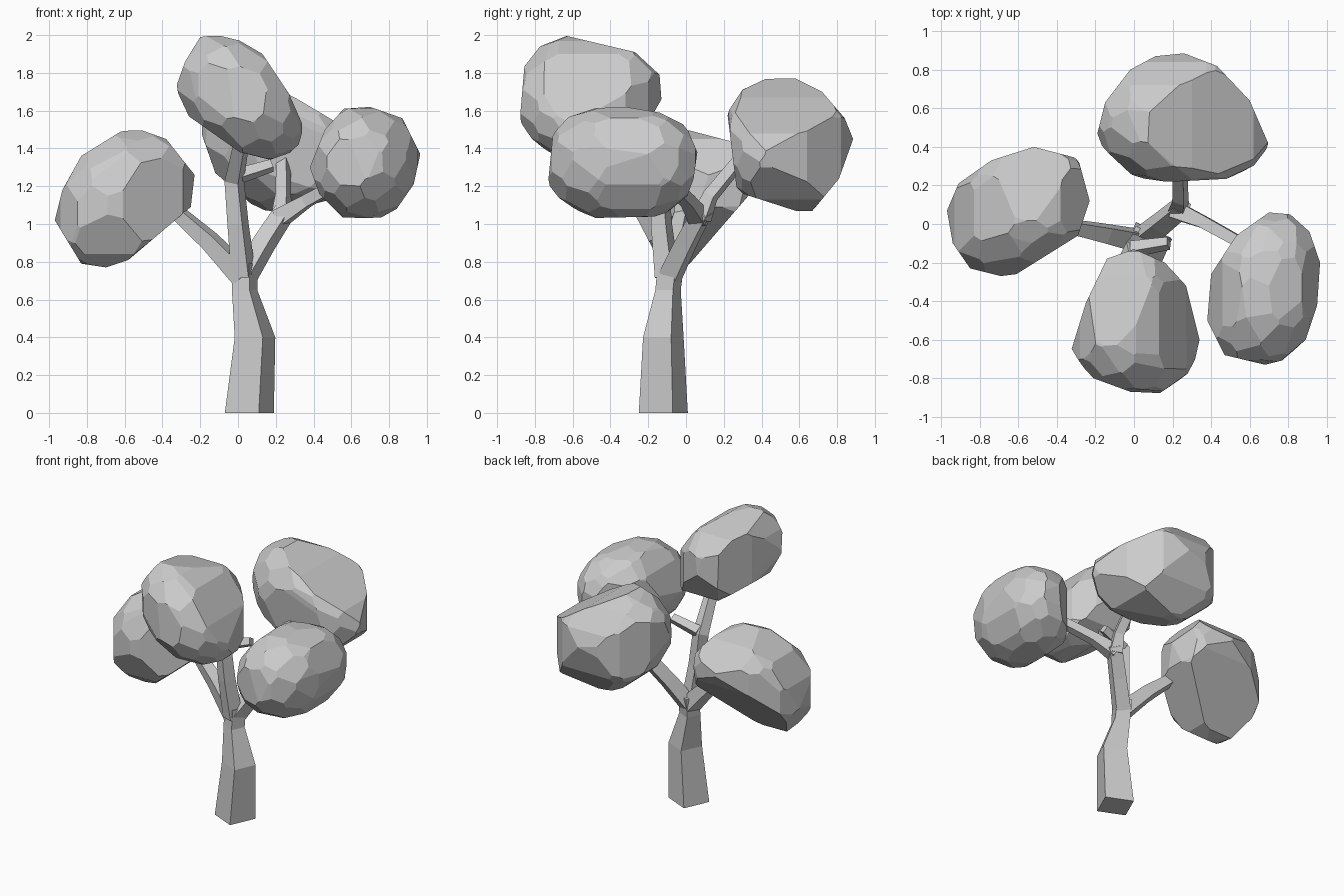
import bpy, bmesh, math
from mathutils import Vector, Matrix, geometry

if "Cube" in bpy.data.objects:
    bpy.data.objects.remove(bpy.data.objects["Cube"])


def add_object(name, bm):
    bmesh.ops.recalc_face_normals(bm, faces=bm.faces[:])
    mesh = bpy.data.meshes.new(name)
    bm.to_mesh(mesh)
    bm.free()
    obj = bpy.data.objects.new(name, mesh)
    bpy.context.collection.objects.link(obj)


def limb(name, path, radii, turn=-69, flat=False):
    """Square-section limb swept along a path; radii are half diagonals."""
    bm = bmesh.new()
    pts = [Vector(p) for p in path]
    rings = []
    for i, (p, r) in enumerate(zip(pts, radii)):
        t = (pts[min(i + 1, len(pts) - 1)] - pts[max(i - 1, 0)]).normalized()
        q = Vector((0, 0, 1)).rotation_difference(Vector((0, 0, 1)) if flat else t)
        ring = []
        for k in range(4):
            a = math.radians(turn + 90 * k)
            ring.append(bm.verts.new(p + q @ Vector((r * math.cos(a), r * math.sin(a), 0))))
        rings.append(ring)
    for a, b in zip(rings, rings[1:]):
        for k in range(4):
            bm.faces.new((a[k], a[(k + 1) % 4], b[(k + 1) % 4], b[k]))
    bm.faces.new(rings[0])
    bm.faces.new(rings[-1])
    add_object(name, bm)


def cut(bm, co, normal):
    bmesh.ops.bisect_plane(bm, geom=bm.verts[:] + bm.edges[:] + bm.faces[:], dist=1e-5,
                           plane_co=co, plane_no=normal, clear_outer=True)
    rim = [e for e in bm.edges if e.is_boundary]
    if rim:
        bmesh.ops.holes_fill(bm, edges=rim, sides=0)


def foliage(name, front, side, top, facets=64, swell=1.03):
    """Faceted clump: a block chiselled by tilted-ellipsoid planes and three outlines."""
    views = [((0, 2), front), ((1, 2), side), ((0, 1), top)]
    ext = [[p[0] for p in front], [p[1] for p in top], [p[1] for p in front]]
    centre = Vector([(min(e) + max(e)) / 2 for e in ext])
    half = [(max(e) - min(e)) / 2 for e in ext]
    shape = Matrix([[half[i] ** 2 if i == j else 0 for j in range(3)] for i in range(3)])
    planes = []
    for (i, j), outline in views:
        pts = [Vector(outline[k]) for k in geometry.convex_hull_2d([Vector(p) for p in outline])]
        edges = list(zip(pts, pts[1:] + pts[:1]))
        total = sum((b - a).length for a, b in edges)
        mid = sum(((a + b) / 2 * (b - a).length for a, b in edges), Vector((0, 0))) / total
        cxx = cyy = cxy = 0
        for a, b in edges:
            w, d = (b - a).length, (a + b) / 2 - mid
            cxx, cyy, cxy = cxx + w * d.x ** 2, cyy + w * d.y ** 2, cxy + w * d.x * d.y
            n = Vector((b.y - a.y, a.x - b.x))
            if n.length < 1e-6:
                continue
            if n.dot(a - mid) < 0:
                n = -n
            co, no = centre.copy(), Vector((0, 0, 0))
            co[i], co[j], no[i], no[j] = a.x, a.y, n.x, n.y
            planes.append((co, no.normalized()))
        shape[i][j] = shape[j][i] = cxy / math.sqrt(cxx * cyy) * half[i] * half[j]
    for k in range(facets):
        z = 1 - (2 * k + 1) / facets
        r, a = math.sqrt(1 - z * z), k * 2.39996
        n = Vector((r * math.cos(a) / half[0], r * math.sin(a) / half[1], z / half[2])).normalized()
        planes.append((centre + n * swell * math.sqrt(max(n.dot(shape @ n), 0.01)), n))
    bm = bmesh.new()
    bmesh.ops.create_cube(bm, size=2, matrix=Matrix.Translation(centre))
    for co, no in planes:
        cut(bm, co, no)
    bmesh.ops.remove_doubles(bm, verts=bm.verts[:], dist=0.012)
    bmesh.ops.convex_hull(bm, input=bm.verts[:])
    bmesh.ops.dissolve_limit(bm, angle_limit=math.radians(6),
                             verts=bm.verts[:], edges=bm.edges[:])
    add_object(name, bm)


# Trunk and branches
limb("trunk", [(.06, -.12, 0), (.09, -.12, .4), (.035, -.095, .65), (.035, -.08, .79)],
     [.139, .115, .072, .075], flat=True)
limb("left_branch", [(.03, -.09, .72), (-.15, -.05, .91), (-.4, 0, 1.13)], [.075, .06, .04])
limb("front_branch", [(.03, -.1, .72), (0, -.13, 1.0), (-.02, -.14, 1.23), (.02, -.32, 1.44)],
     [.07, .06, .055, .045])
limb("front_twig", [(-.01, -.13, 1.25), (.18, -.1, 1.31)], [.045, .035])
limb("right_branch", [(.04, -.08, .73), (.14, 0, .9), (.25, .09, 1.07)], [.07, .065, .06])
limb("right_fork", [(.22, .07, 1.03), (.36, .01, 1.12), (.56, -.1, 1.23)], [.065, .045, .04])
limb("back_fork", [(.23, .08, 1.03), (.24, .13, 1.15), (.24, .32, 1.38)], [.06, .045, .04])

# Leaf clumps: front (x, z), side (y, z) and top (x, y) outlines
foliage("left_foliage",
        [(-.97, 1.02), (-.93, 1.18), (-.83, 1.36), (-.62, 1.49), (-.52, 1.5), (-.38, 1.45),
         (-.23, 1.26), (-.25, 1.09), (-.58, .81), (-.7, .77), (-.83, .79)],
        [(-.27, 1.05), (-.16, .84), (-.08, .77), (.02, .79), (.34, 1.16), (.41, 1.27),
         (.23, 1.44), (0, 1.5), (-.17, 1.4), (-.27, 1.15)],
        [(-.97, .07), (-.91, .21), (-.74, .33), (-.52, .4), (-.29, .34), (-.23, .12),
         (-.29, -.06), (-.61, -.26), (-.69, -.27), (-.85, -.23), (-.94, -.1)])
foliage("front_foliage",
        [(-.33, 1.72), (-.28, 1.86), (-.2, 1.99), (-.11, 2.0), (.01, 1.97), (.13, 1.9),
         (.27, 1.69), (.34, 1.53), (.34, 1.4), (.17, 1.34), (.01, 1.38), (-.26, 1.57)],
        [(-.88, 1.55), (-.85, 1.9), (-.79, 1.97), (-.65, 2.0), (-.27, 1.91), (-.14, 1.79),
         (-.13, 1.66), (-.25, 1.45), (-.45, 1.34), (-.7, 1.35), (-.8, 1.41)],
        [(-.33, -.67), (-.25, -.41), (-.14, -.18), (0, -.13), (.16, -.2), (.27, -.32),
         (.34, -.6), (.29, -.82), (.2, -.88), (-.02, -.87), (-.21, -.8)])
foliage("right_foliage",
        [(.38, 1.3), (.46, 1.5), (.56, 1.61), (.7, 1.62), (.87, 1.56), (.965, 1.37),
         (.93, 1.21), (.84, 1.08), (.75, 1.03), (.56, 1.03), (.43, 1.16)],
        [(-.73, 1.22), (-.7, 1.52), (-.56, 1.61), (-.32, 1.62), (-.14, 1.59), (0, 1.52),
         (.06, 1.38), (.04, 1.24), (-.01, 1.1), (-.13, 1.04), (-.57, 1.03), (-.69, 1.13)],
        [(.38, -.5), (.4, -.26), (.53, -.06), (.7, .06), (.81, .05), (.91, -.04),
         (.965, -.2), (.95, -.42), (.89, -.6), (.8, -.7), (.68, -.73), (.47, -.68)])
foliage("back_foliage",
        [(-.19, 1.47), (-.19, 1.62), (-.08, 1.74), (.08, 1.77), (.3, 1.67), (.62, 1.48),
         (.7, 1.38), (.68, 1.3), (.5, 1.13), (.2, 1.06), (.1, 1.08), (-.12, 1.27)],
        [(.21, 1.66), (.4, 1.77), (.58, 1.77), (.72, 1.7), (.84, 1.56), (.885, 1.45),
         (.81, 1.24), (.67, 1.07), (.58, 1.07), (.27, 1.17)],
        [(-.19, .47), (-.15, .63), (-.02, .8), (.11, .87), (.26, .885), (.43, .82),
         (.6, .64), (.7, .41), (.59, .24), (.02, .21), (-.12, .28)])
